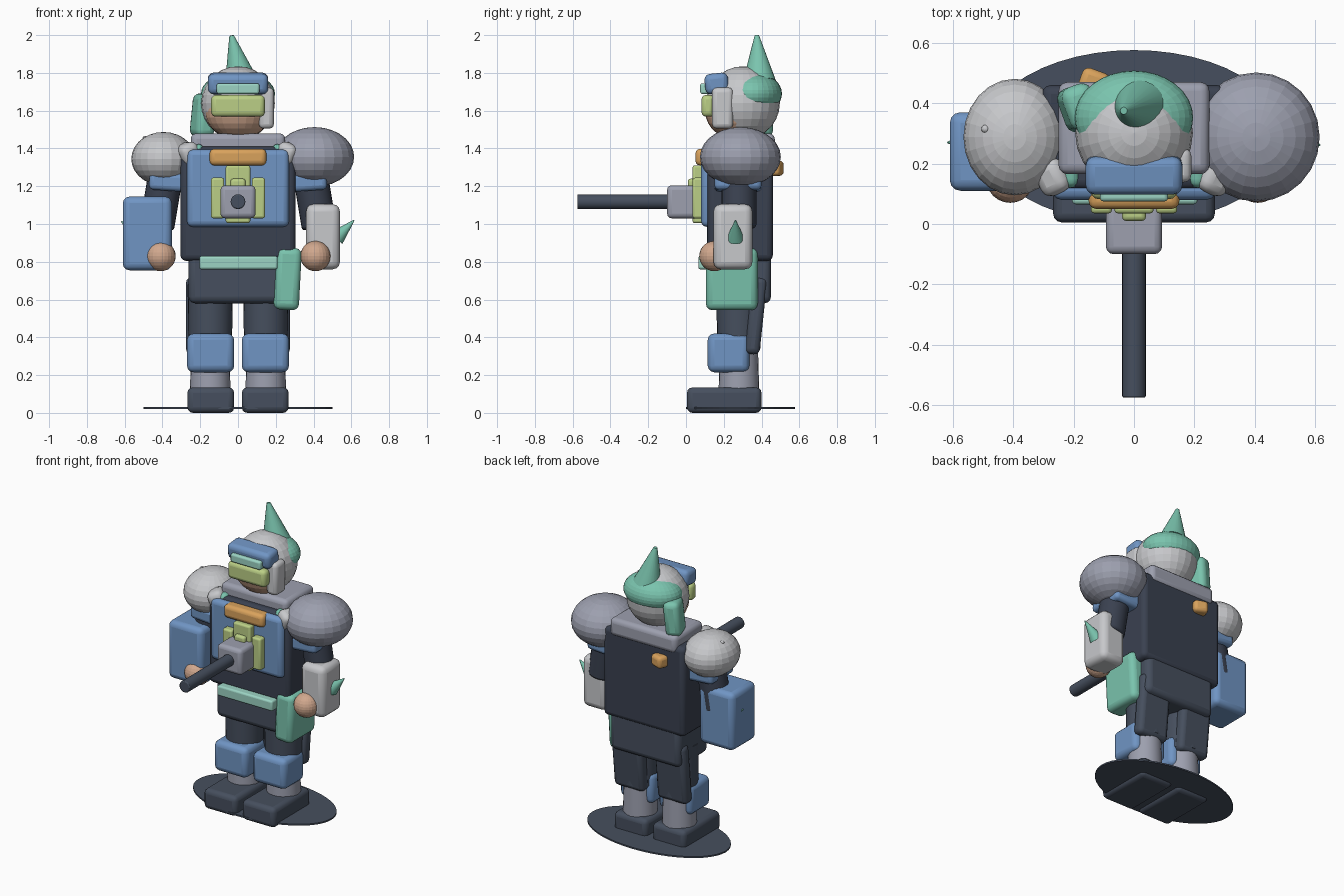
import bpy, math
from mathutils import Vector

if "Cube" in bpy.data.objects:
    bpy.data.objects.remove(bpy.data.objects["Cube"])


def srgb(r, g, b):
    return [((c / 255 + 0.055) / 1.055) ** 2.4 for c in (r, g, b)] + [1.0]


COLOURS = {
    "light_grey": (199, 200, 203), "steel_grey": (157, 160, 175),
    "charcoal": (70, 79, 94), "dark_navy": (58, 65, 80),
    "blue": (112, 149, 196), "teal": (122, 196, 174),
    "pale_teal": (156, 212, 196), "lime": (187, 207, 134),
    "orange": (217, 162, 92), "skin": (209, 168, 142),
}
MATS = {}
for name, rgb in COLOURS.items():
    MATS[name] = bpy.data.materials.new(name)
    MATS[name].diffuse_color = srgb(*rgb)


def finish(name, colour):
    ob = bpy.context.object
    ob.name = name
    ob.data.materials.append(MATS[colour])
    return ob


def box(name, colour, x, y, z, bevel=0.025, rot=(0, 0, 0)):
    """Rounded box from (min, max) ranges, turned in degrees about its centre."""
    r = (x, y, z)
    bpy.ops.mesh.primitive_cube_add(size=1, location=[(a + b) / 2 for a, b in r],
                                    rotation=[math.radians(a) for a in rot])
    ob = finish(name, colour)
    size = [b - a for a, b in r]
    for v in ob.data.vertices:
        v.co = [v.co[i] * size[i] for i in range(3)]
    mod = ob.modifiers.new("rounded", 'BEVEL')
    mod.width, mod.segments = min(bevel, min(size) * 0.4), 3
    bpy.ops.object.shade_smooth_by_angle(angle=math.radians(20))
    return ob


def ball(name, colour, centre, radii, seg=24, rings=14):
    bpy.ops.mesh.primitive_uv_sphere_add(segments=seg, ring_count=rings, radius=1, location=centre)
    ob = finish(name, colour)
    for v in ob.data.vertices:
        v.co = [v.co[i] * radii[i] for i in range(3)]
    return ob


def rod(name, colour, a, b, r1, r2=None, bevel=0.0, n=24):
    """Cylinder or cone between two points."""
    a, b = Vector(a), Vector(b)
    d = b - a
    bpy.ops.mesh.primitive_cone_add(vertices=n, radius1=r1, radius2=r1 if r2 is None else r2,
                                    depth=d.length, location=(a + b) / 2,
                                    rotation=d.to_track_quat('Z', 'Y').to_euler())
    ob = finish(name, colour)
    if bevel:
        mod = ob.modifiers.new("rounded", 'BEVEL')
        mod.width, mod.segments, mod.limit_method = bevel, 2, 'ANGLE'
    bpy.ops.object.shade_smooth_by_angle(angle=math.radians(30))
    return ob


def span(s, a, b):
    return tuple(sorted((s * a, s * b)))


# Oval base
bpy.ops.mesh.primitive_cylinder_add(vertices=48, radius=1, depth=0.01, location=(0, 0.288, 0.025))
base = finish("oval_base", "charcoal")
for v in base.data.vertices:
    v.co.x *= 0.5
    v.co.y *= 0.288

# Legs, arms and shoulder fittings that repeat on both sides
for s, side in ((-1, "left"), (1, "right")):
    box(f"{side}_boot", "charcoal", span(s, 0.02, 0.268), (0.005, 0.4), (0, 0.135), 0.03)
    rod(f"{side}_shin", "steel_grey", (s * 0.147, 0.28, 0.1), (s * 0.147, 0.28, 0.38), 0.108, 0.1)
    box(f"{side}_knee_pad", "blue", span(s, 0.02, 0.27), (0.115, 0.335), (0.215, 0.42), 0.035)
    rod(f"{side}_thigh", "charcoal", (s * 0.147, 0.28, 0.34), (s * 0.147, 0.28, 0.68), 0.115, 0.12)
    box(f"{side}_rear_leg_panel", "charcoal", span(s, 0.05, 0.275), (0.33, 0.41), (0.31, 0.72), 0.03, (-6, 0, 0))
    rod(f"{side}_upper_arm", "dark_navy", (s * 0.37, 0.28, 1.34), (s * 0.43, 0.28, 0.98), 0.092, bevel=0.015)
    box(f"{side}_shoulder_plate", "blue", span(s, 0.24, 0.47), (0.15, 0.40), (1.175, 1.27), 0.025, (0, s * -4, 0))
    box(f"{side}_shoulder_strap", "teal", span(s, 0.17, 0.3), (0.12, 0.45), (1.32, 1.41), 0.03, (0, s * 25, 0))
    box(f"{side}_strap_clip", "light_grey", span(s, 0.21, 0.315), (0.1, 0.22), (1.31, 1.43), 0.035, (0, s * 25, s * -25))
    ball(f"{side}_hand", "skin", (s * 0.41, 0.15, 0.83), (0.08, 0.08, 0.08))

# Torso
box("hips", "charcoal", (-0.262, 0.262), (0.13, 0.45), (0.58, 0.86), 0.035)
box("torso", "dark_navy", (-0.305, 0.305), (0.115, 0.46), (0.805, 1.41), 0.03)
box("collar", "steel_grey", (-0.25, 0.25), (0.165, 0.47), (1.36, 1.48), 0.03)
box("chest_plate", "blue", (-0.27, 0.27), (0.08, 0.2), (0.985, 1.395), 0.03)
box("belt", "pale_teal", (-0.205, 0.21), (0.065, 0.15), (0.76, 0.83), 0.012)
box("hip_pouch", "teal", (0.195, 0.33), (0.105, 0.38), (0.545, 0.875), 0.035, (0, 3, 0))

# Chest gear
for i, x in enumerate((-0.108, 0, 0.108)):
    mid = i == 1
    w = 0.065 if mid else 0.035
    box(f"magazine_{i + 1}", "lime", (x - w, x + w), (0.035, 0.11),
        (1.005 if mid else 1.03, 1.31 if mid else 1.245), 0.012)
box("crossbar", "lime", (-0.13, 0.13), (0.05, 0.11), (1.09, 1.18), 0.012)
box("sight", "lime", (-0.04, 0.04), (0.01, 0.08), (1.18, 1.24), 0.015)
box("chest_bar", "orange", (-0.15, 0.15), (0.05, 0.14), (1.31, 1.398), 0.025)
box("gun_body", "steel_grey", (-0.093, 0.093), (-0.1, 0.1), (1.03, 1.205), 0.025)
rod("gun_barrel", "charcoal", (0, -0.05, 1.118), (0, -0.575, 1.118), 0.039, bevel=0.006)
box("back_clip", "orange", (-0.18, -0.085), (0.43, 0.51), (1.255, 1.335), 0.022, (0, 0, -20))

# Shoulder guards
ball("right_shoulder_guard", "steel_grey", (0.405, 0.288, 1.355), (0.21, 0.214, 0.158))
ball("left_shoulder_guard", "light_grey", (-0.395, 0.288, 1.345), (0.17, 0.193, 0.142))
ball("shoulder_stud", "light_grey", (-0.492, 0.315, 1.452), (0.014, 0.014, 0.014), 12, 8)

# Forearms with spikes
box("right_forearm", "light_grey", (0.36, 0.54), (0.145, 0.352), (0.76, 1.105), 0.04)
rod("right_forearm_spike", "teal", (0.52, 0.262, 0.925), (0.615, 0.262, 1.02), 0.045, 0.003)
box("left_forearm", "blue", (-0.61, -0.35), (0.11, 0.37), (0.755, 1.145), 0.035)
rod("left_forearm_spike", "teal", (-0.52, 0.27, 0.92), (-0.617, 0.27, 1.015), 0.04, 0.003)

# Head
ball("helmet", "light_grey", (0, 0.302, 1.64), (0.195, 0.195, 0.195))
ball("rear_cap", "teal", (0, 0.352, 1.69), (0.196, 0.156, 0.115), 32, 18)
ball("face", "skin", (0, 0.262, 1.595), (0.175, 0.16, 0.145))
box("brow_visor", "blue", (-0.16, 0.16), (0.1, 0.225), (1.69, 1.798), 0.03, (6, 0, 0))
box("upper_lens", "pale_teal", (-0.113, 0.113), (0.075, 0.16), (1.688, 1.745), 0.012)
box("lower_lens", "lime", (-0.142, 0.142), (0.082, 0.15), (1.568, 1.683), 0.025)
box("ear_unit", "light_grey", (0.11, 0.19), (0.138, 0.25), (1.505, 1.722), 0.025)
box("side_bun", "teal", (-0.235, -0.13), (0.31, 0.46), (1.46, 1.69), 0.035, (0, 6, 20))
rod("helmet_spike", "teal", (0.017, 0.388, 1.755), (-0.034, 0.375, 1.998), 0.088, 0.012)

for m in bpy.data.materials:
    if m.users and not m.is_grease_pencil:
        m.use_nodes = True
        m.node_tree.nodes["Principled BSDF"].inputs["Base Color"].default_value = m.diffuse_color
